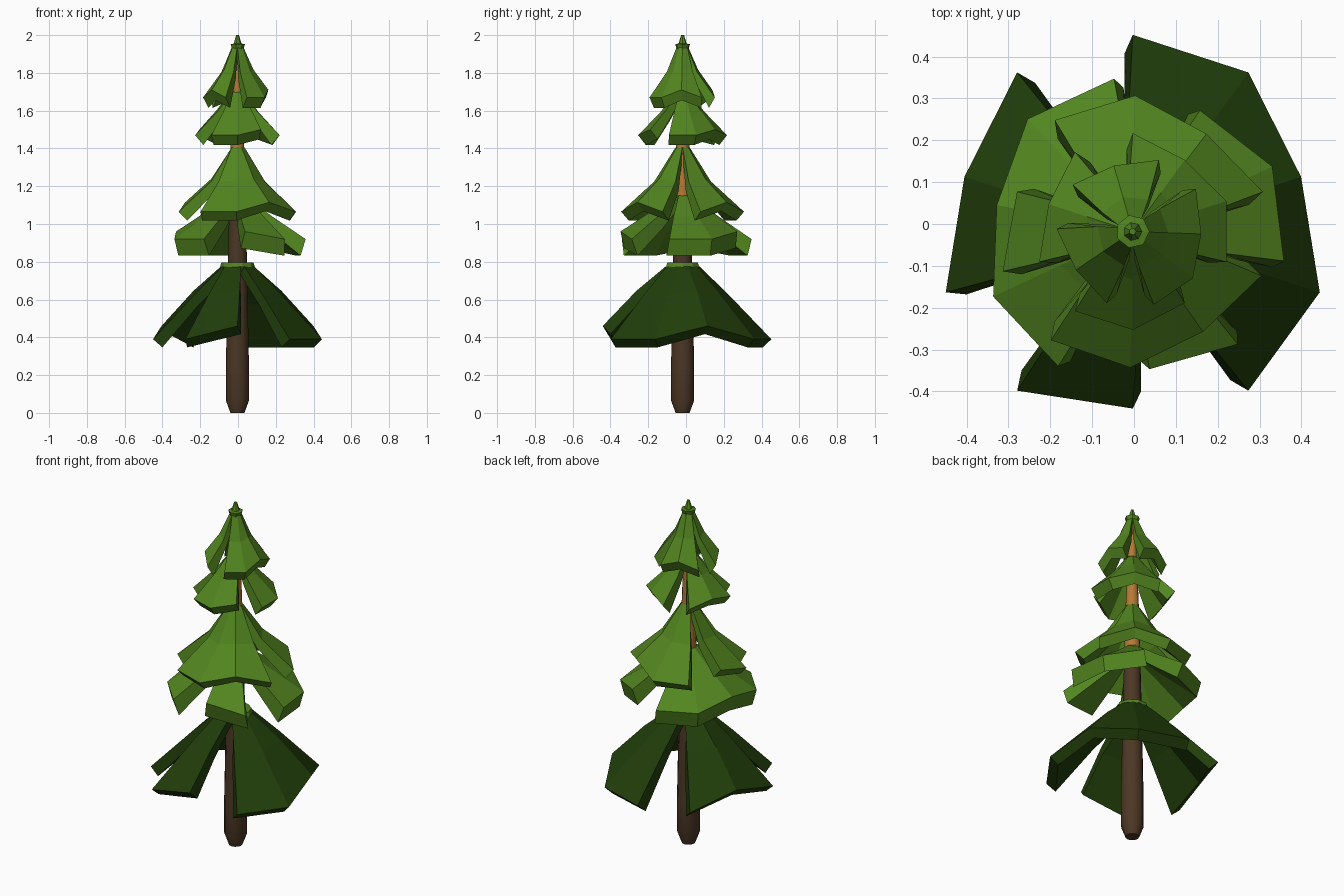
import bpy, bmesh, math

if "Cube" in bpy.data.objects:
    bpy.data.objects.remove(bpy.data.objects["Cube"])

CX, CY = -0.003, -0.018   # trunk axis


def material(name, rgb):
    m = bpy.data.materials.new(name)
    m.diffuse_color = (*rgb, 1)
    m.use_nodes = True
    m.node_tree.nodes["Principled BSDF"].inputs["Base Color"].default_value = m.diffuse_color
    return m


LEAF = material("leaf_green", (0.085, 0.235, 0.014))
DARK = material("deep_green", (0.015, 0.048, 0.003))
BARK = material("dark_bark", (0.072, 0.038, 0.018))
WOOD = material("light_wood", (0.46, 0.19, 0.035))


def finish(bm, name, mats):
    bmesh.ops.recalc_face_normals(bm, faces=bm.faces)
    me = bpy.data.meshes.new(name)
    bm.to_mesh(me)
    bm.free()
    for m in mats:
        me.materials.append(m)
    ob = bpy.data.objects.new(name, me)
    bpy.context.collection.objects.link(ob)
    return ob


def lathe(name, profile, sides, mats, rule=None, smooth=False):
    """Stack of rings (radius, z) around the trunk axis, capped at both ends."""
    bm = bmesh.new()
    rings = []
    for r, z in profile:
        rings.append([bm.verts.new((CX + r * math.cos(math.tau * i / sides),
                                    CY + r * math.sin(math.tau * i / sides), z))
                      for i in range(sides)])
    for a, b in zip(rings, rings[1:]):
        for i in range(sides):
            j = (i + 1) % sides
            bm.faces.new((a[i], a[j], b[j], b[i])).smooth = smooth
    bm.faces.new(rings[0])
    bm.faces.new(rings[-1])
    if rule:
        for f in bm.faces:
            f.material_index = rule(f.calc_center_median())
    return finish(bm, name, mats)


def tier(name, top, mid, tip, lip, start, pieces, raised, lift, mat, thick=0.05, side=0.02):
    """Ten-sided skirt of thick boughs; pieces are (first, last) corner steps.
    Bough ends spread sideways by `side`, so the gaps narrow toward the trunk."""
    bm = bmesh.new()
    for first, last in pieces:
        loops = []
        for k in range(first, last + 1):
            s, dz = (0.9, lift) if k % 10 in raised else (1.0, 0.0)
            w = side * ((k == last) - (k == first))
            prof = [(*top, w), (mid[0], mid[1] + dz * 0.3, w * 0.6),
                    (tip[0] * s, tip[1] + dz, 0), (lip[0] * s, lip[1] + dz, w),
                    (mid[0] - thick * 0.5, mid[1] - thick + dz * 0.3, w),
                    (max(top[0] - thick, 0.012), top[1] - thick * 0.8, w)]
            a0 = math.radians(start + 36 * k)
            loop = []
            for r, z, off in prof:
                a = a0 + max(-0.3, min(0.3, off / r))
                loop.append(bm.verts.new((CX + r * math.cos(a), CY + r * math.sin(a), z)))
            loops.append(loop)
        n = len(loops[0])
        for a, b in zip(loops, loops[1:]):
            for i in range(n):
                j = (i + 1) % n
                bm.faces.new((a[i], b[i], b[j], a[j]))
        bm.faces.new(loops[0])
        bm.faces.new(loops[-1])
    return finish(bm, name, [mat])


# Trunk: dark bark below, light wood above
trunk = lathe("trunk", [(0.037, 0), (0.061, 0.065), (0.061, 0.25), (0.051, 0.78), (0.043, 1.12),
                        (0.036, 1.4), (0.027, 1.65), (0.015, 1.93)], 12, [BARK, WOOD],
              lambda c: 1 if c.z > 1.12 else 0, smooth=True)
bpy.context.view_layer.objects.active = trunk
trunk.select_set(True)
bpy.ops.object.shade_smooth_by_angle(angle=math.radians(32))

# Wide dark bottom skirt and its light collar
tier("bottom_boughs", (0.092, 0.775), (0.245, 0.625), (0.47, 0.39), (0.425, 0.347),
     -54, [(0, 4), (5, 7), (8, 9)], {2, 6, 9}, 0.07, DARK)
lathe("bottom_collar", [(0.092, 0.773), (0.085, 0.795)], 10, [LEAF])

# Middle boughs, two layers
tier("middle_lower_boughs", (0.045, 1.15), (0.19, 1.04), (0.368, 0.92), (0.345, 0.832),
     97, [(0, 4), (5, 6), (7, 9)], {2, 5, 9}, 0.04, LEAF, 0.06)
tier("middle_upper_boughs", (0.038, 1.405), (0.15, 1.225), (0.325, 1.065), (0.285, 1.018),
     17, [(0, 3), (4, 5), (6, 9)], {1, 4, 8}, 0.05, LEAF)

# Top boughs, two layers
tier("top_lower_boughs", (0.036, 1.70), (0.115, 1.595), (0.235, 1.47), (0.195, 1.418),
     18, [(3, 5), (6, 8), (9, 12)], {1, 4, 8}, 0.03, LEAF, 0.045, 0.015)
tier("top_upper_boughs", (0.032, 1.935), (0.085, 1.805), (0.182, 1.67), (0.155, 1.615),
     34, [(1, 3), (4, 6), (7, 10)], {2, 5, 9}, 0.04, LEAF, 0.035, 0.015)

# Pointed crown tip with a small flange
lathe("crown_tip", [(0.03, 1.92), (0.04, 1.952), (0.022, 1.955), (0.008, 2.0)], 7, [LEAF])
